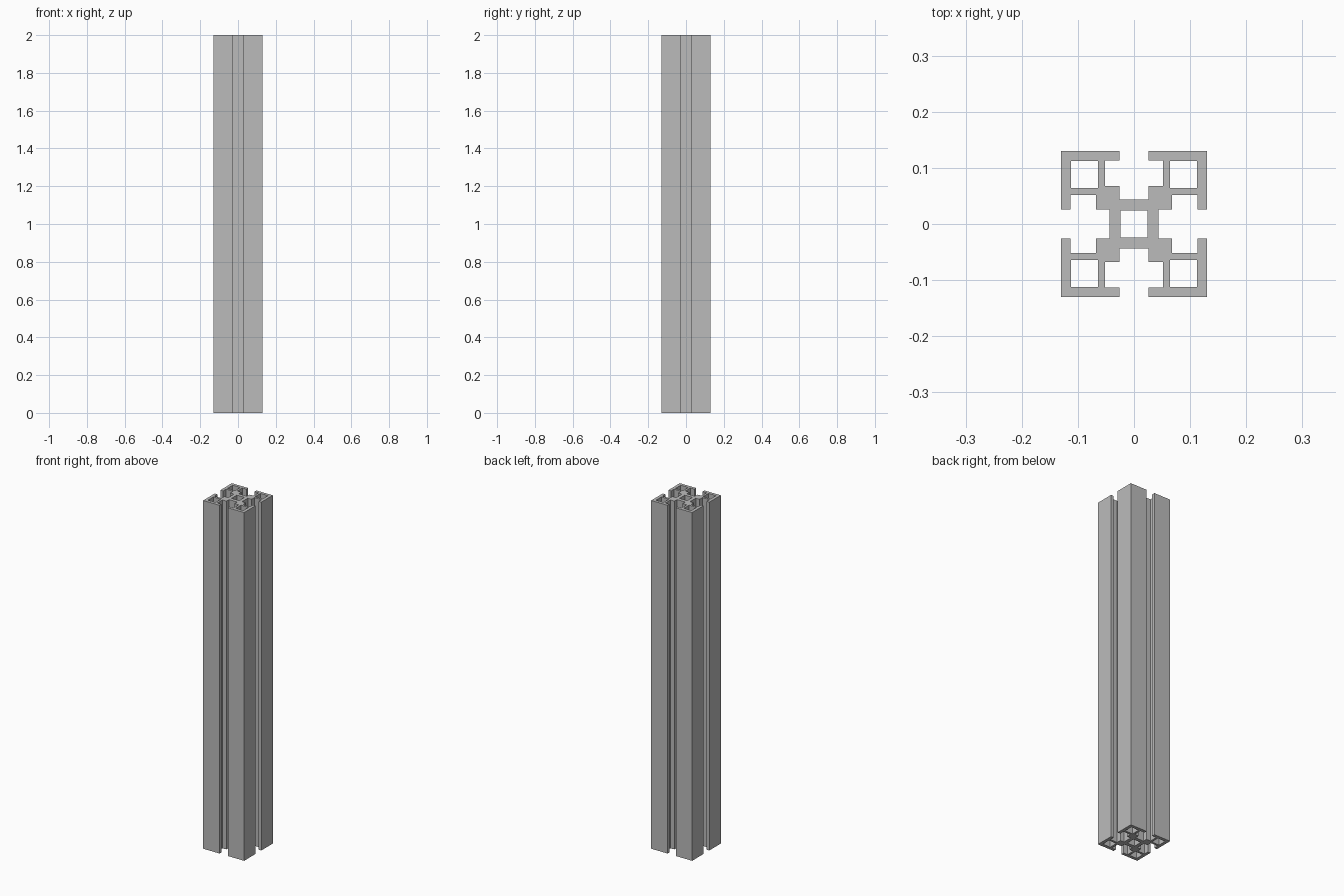
import bpy
import bmesh

cube = bpy.data.objects.get("Cube")
if cube:
    bpy.data.objects.remove(cube, do_unlink=True)

LENGTH = 2.0
OUTER, LIP, SLOT = 0.13, 0.113, 0.026     # outer face, lip inside, slot half width
WALL, BLOCK, CORE = 0.052, 0.068, 0.044   # corner box wall, diagonal block, core box

# Anodised metal
metal = bpy.data.materials.new("plain grey metal")
metal.use_nodes = True
grey = (0.5, 0.5, 0.5, 1.0)
metal.diffuse_color = grey
metal.node_tree.nodes["Principled BSDF"].inputs["Base Color"].default_value = grey


def quarter_turn(points, turns):
    for _ in range(turns):
        points = [(-y, x) for x, y in points]
    return points


def square(cx, cy, half):
    return [(cx - half, cy - half), (cx + half, cy - half),
            (cx + half, cy + half), (cx - half, cy + half)]


# One corner of the outline: half of it, then its reflection in the diagonal
half = [(OUTER, SLOT), (LIP, SLOT), (LIP, WALL), (BLOCK, WALL), (BLOCK, SLOT), (CORE, SLOT)]
corner = half[::-1] + [(OUTER, OUTER)] + [(y, x) for x, y in half]
outline = [p for turn in range(4) for p in quarter_turn(corner, turn)]

# Hollow core and four hollow corner boxes
hole_half = 0.024
hole_centre = 0.088
loops = [outline, square(0, 0, hole_half)]
loops += [quarter_turn(square(hole_centre, hole_centre, hole_half), t) for t in range(4)]

# Filled cross-section extruded along the height
profile = bpy.data.curves.new("slotted_profile", "CURVE")
profile.dimensions = "2D"
profile.fill_mode = "BOTH"
profile.extrude = LENGTH / 2
for loop in loops:
    spline = profile.splines.new("POLY")
    spline.points.add(len(loop) - 1)
    for point, (x, y) in zip(spline.points, loop):
        point.co = (x, y, 0, 1)
    spline.use_cyclic_u = True

source = bpy.data.objects.new("profile_source", profile)
bpy.context.collection.objects.link(source)
bpy.context.view_layer.update()
mesh = bpy.data.meshes.new_from_object(source.evaluated_get(bpy.context.evaluated_depsgraph_get()))
bpy.data.objects.remove(source, do_unlink=True)

# Weld the caps to the walls and stand the bar on the ground
bm = bmesh.new()
bm.from_mesh(mesh)
bmesh.ops.remove_doubles(bm, verts=bm.verts, dist=0.0001)
bmesh.ops.translate(bm, verts=bm.verts, vec=(0, 0, LENGTH / 2))
bmesh.ops.recalc_face_normals(bm, faces=bm.faces)
for face in bm.faces:
    face.smooth = False
bm.to_mesh(mesh)
bm.free()

mesh.name = "slotted_bar"
mesh.materials.clear()
mesh.materials.append(metal)
bar = bpy.data.objects.new("slotted_bar", mesh)
bpy.context.collection.objects.link(bar)
